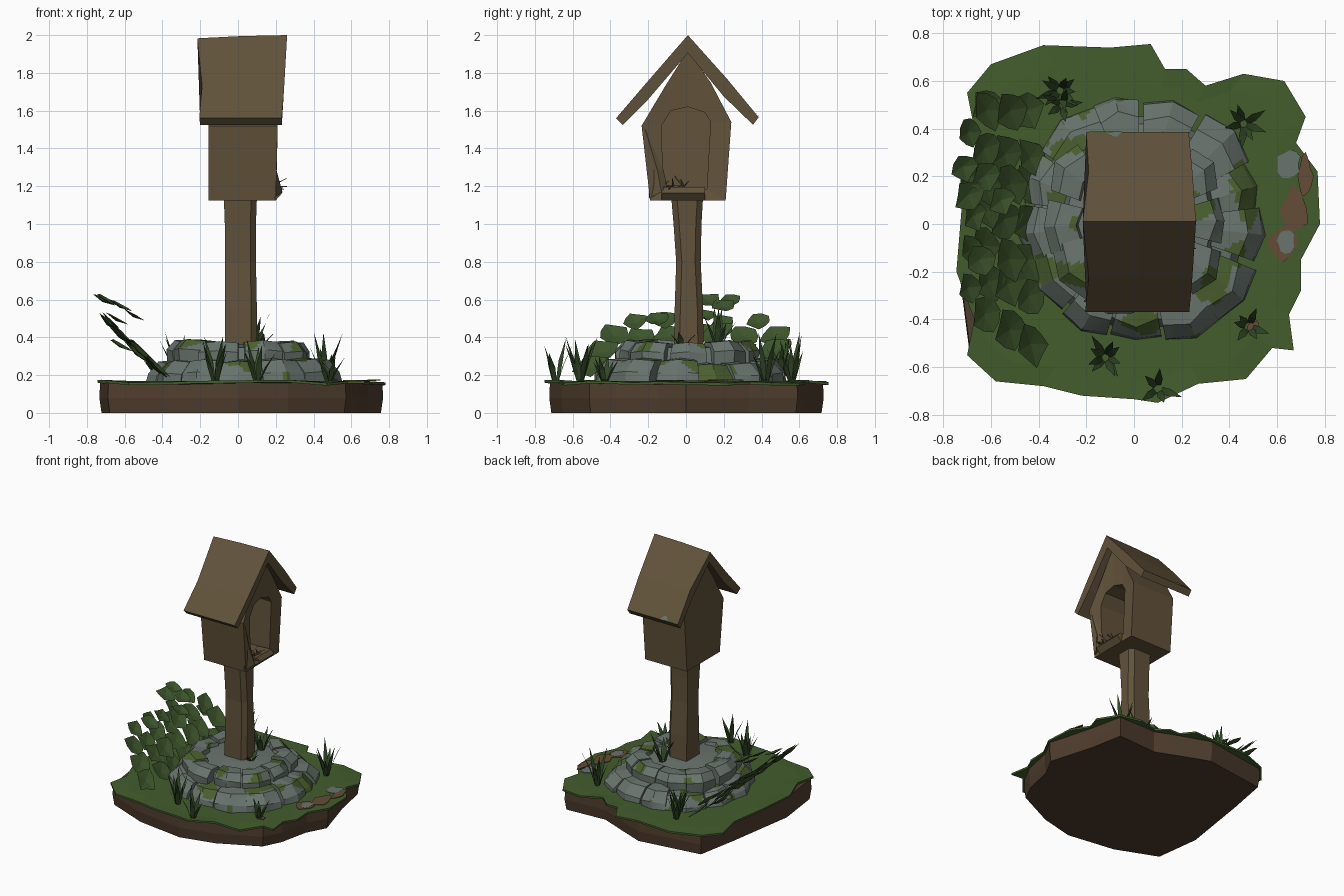
import bpy, bmesh, math, random
from mathutils import Vector, noise

if "Cube" in bpy.data.objects:
    bpy.data.objects.remove(bpy.data.objects["Cube"])

random.seed(4)
U = random.uniform


def mat(name, r, g, b):
    m = bpy.data.materials.new(name)
    m.diffuse_color = (r, g, b, 1)
    m.use_nodes = True
    m.node_tree.nodes["Principled BSDF"].inputs["Base Color"].default_value = m.diffuse_color
    return m


WOOD = mat("weathered wood", .122, .086, .044)
SOIL = mat("dark soil", .078, .047, .027)
GRASS = mat("grass green", .056, .108, .026)
MOSS = mat("moss green", .068, .115, .028)
STONE = mat("grey stone", .140, .175, .155)
DIRT = mat("red brown dirt", .13, .072, .037)
BLADE = mat("blade green", .030, .062, .018)
LEAF = mat("bush leaf green", .046, .090, .024)


def make(name, verts, faces, *mats, fix=True):
    me = bpy.data.meshes.new(name)
    me.from_pydata([tuple(v) for v in verts], [], faces)
    for m in mats:
        me.materials.append(m)
    if fix:
        bm = bmesh.new()
        bm.from_mesh(me)
        bmesh.ops.recalc_face_normals(bm, faces=bm.faces)
        bm.to_mesh(me)
        bm.free()
    ob = bpy.data.objects.new(name, me)
    bpy.context.collection.objects.link(ob)
    return ob


def loft(name, rings, *mats):
    """Skin equal-length closed rings and cap both ends."""
    n = len(rings[0])
    verts = [v for r in rings for v in r]
    faces = [(k * n + i, k * n + (i + 1) % n, (k + 1) * n + (i + 1) % n, (k + 1) * n + i)
             for k in range(len(rings) - 1) for i in range(n)]
    faces += [tuple(range(n)), tuple(range((len(rings) - 1) * n, len(rings) * n))]
    return make(name, verts, faces, *mats)


# ground: soil slab and ragged grass lid
outline = [(.78, 0), (.77, .22), (.68, .34), (.72, .45), (.63, .6), (.46, .63), (.3, .58),
           (.22, .65), (.13, .65), (.07, .755), (-.1, .74), (-.38, .75), (-.6, .67), (-.7, .55),
           (-.66, .35), (-.72, .1), (-.745, -.2), (-.67, -.4), (-.7, -.55), (-.58, -.66),
           (-.38, -.68), (-.22, -.72), (0, -.735), (.1, -.75), (.27, -.67), (.47, -.65),
           (.58, -.52), (.67, -.53), (.65, -.38), (.7, -.28), (.7, -.15)]
coarse = outline[::2]
loft("soil_base", [[(x * s, y * s, z) for x, y in coarse]
                   for s, z in ((.97, 0), (.985, .08), (.98, .158))], SOIL)
rim = [.165 + U(-.008, .012) for _ in outline]
loft("grass_top", [[(x, y, h - .014) for (x, y), h in zip(outline, rim)],
                   [(x, y, h) for (x, y), h in zip(outline, rim)],
                   [(x * .88, y * .88, .168) for x, y in outline]], GRASS)


def blob(name, x, y, z, rx, ry, m):
    """Thin ragged painted patch."""
    pts = []
    for i in range(12):
        a, k = i * math.tau / 12, U(.75, 1.15)
        pts.append((x + rx * k * math.cos(a), y + ry * k * math.sin(a)))
    loft(name, [[(px, py, z) for px, py in pts], [(px, py, z + .004) for px, py in pts]], m)


for i, (x, y, rx, ry, m) in enumerate((
        (.65, .25, .05, .06, STONE), (.67, .06, .06, .10, DIRT), (.63, -.08, .07, .07, DIRT),
        (.635, -.07, .04, .05, STONE), (.72, .2, .03, .09, DIRT), (.5, -.43, .03, .025, DIRT))):
    blob("ground_patch_%d" % i, x, y, .1675 + .001 * i, rx, ry, m)


# two tiers of stones, mossy where the noise rule says so
def stone_ring(name, count, cx, cy, profile, power, phase):
    verts, faces = [], []
    n = len(profile)
    for i in range(count):
        a0 = phase + i * math.tau / count + U(-.08, .05)
        a1 = phase + (i + 1) * math.tau / count + U(-.08, .02)
        lift, push, base = U(-.015, .012), U(-.02, .015), len(verts)
        for a, tuck in ((a0, -.014), ((a0 + a1) / 2, .008), (a1, -.014)):
            c, s = math.cos(a), math.sin(a)
            k = (abs(c) ** power + abs(s) ** power) ** (-1 / power)
            for j, (r, z) in enumerate(profile):
                rr = r * k + push + tuck + U(-.008, .008)
                verts.append((cx + rr * c, cy + rr * s, z + (lift + tuck * .4 if j > 1 else 0)))
        for k in (0, n):
            faces += [(base + k + j, base + k + (j + 1) % n, base + k + n + (j + 1) % n,
                       base + k + n + j) for j in range(n)]
        faces += [tuple(base + j for j in range(n)), tuple(base + 2 * n + j for j in range(n))]
    ob = make(name, verts, faces, STONE, MOSS)
    bm = bmesh.new()
    bm.from_mesh(ob.data)
    bmesh.ops.subdivide_edges(bm, edges=bm.edges[:], cuts=5, use_grid_fill=True)
    for f in bm.faces:
        p = f.calc_center_median()
        f.material_index = int(noise.noise(Vector((p.x, p.y, p.z * .8)) * 7) > .27 and f.normal.z > .2)
    bm.to_mesh(ob.data)
    bm.free()


stone_ring("lower_stones", 13, .03, .01,
           [(.28, .15), (.515, .15), (.505, .205), (.445, .27), (.30, .28)], 2.2, .1)
stone_ring("upper_stones", 10, .015, .01,
           [(.2, .22), (.375, .22), (.38, .33), (.335, .38), (.25, .378)], 2.5, .35)
loft("stone_core", [[(.02 + r * math.cos(i * math.tau / 14), .01 + r * math.sin(i * math.tau / 14), z)
                     for i in range(14)] for r, z in ((.46, .15), (.42, .24), (.33, .26), (.31, .345),
                                                      (.12, .365))], STONE)
for i, (x, y) in enumerate(((.2, .22), (-.2, .2), (.22, -.14))):
    blob("moss_patch_%d" % i, x, y, .352, .05, .04, MOSS)

# post: chamfered beam with a slight bend
rings = []
for z, x0, x1, y0, y1 in ((.25, -.07, .10, -.065, .095), (.55, -.07, .10, -.06, .09),
                          (.8, -.068, .095, -.052, .078), (1.0, -.07, .095, -.066, .082),
                          (1.14, -.075, .10, -.078, .09)):
    c = .03
    rings.append([(x0, y0, z), (x1 - c, y0, z), (x1, y0 + c, z), (x1, y1 - c, z),
                  (x1 - c, y1, z), (x0, y1, z)])
loft("post", rings, WOOD)

# house: gabled box with a deep arched opening on the +x side
wall = [(-.19, 1.125), (.21, 1.125), (.24, 1.54), (.13, 1.75), (.01, 1.92), (-.11, 1.73), (-.235, 1.52)]
hole = [(-.12, 1.19), (.11, 1.185), (.13, 1.54), (.10, 1.59), (.01, 1.62), (-.08, 1.60), (-.13, 1.52)]
n = len(wall)
front_x = [.20, .20, .205, .2, .2, .2, .21]
loops = [[(-.155, y, z) for y, z in wall],
         [(x, y, z) for x, (y, z) in zip(front_x, wall)],
         [(.192, y, z) for y, z in hole],
         [(-.06, y, z) for y, z in hole]]
loft("birdhouse_box", loops, WOOD)
# split corner board and sill
loft("broken_board", [[(.19, -.195, 1.135), (.235, -.13, 1.17), (.19, -.1, 1.2)],
                      [(.19, -.20, 1.3), (.205, -.15, 1.28), (.19, -.12, 1.29)],
                      [(.2, -.225, 1.5), (.21, -.215, 1.5), (.2, -.2, 1.5)]], WOOD)
loft("sill", [[(x, y, z) for x, z in ((.1, 1.13), (.20, 1.125), (.235, 1.165), (.21, 1.195), (.1, 1.19))]
              for y in (-.13, .10)], WOOD)

# roof: bent chevron, drawn in at the middle of each slope
chev = [(-.37, 1.56), (-.22, 1.735), (.01, 1.995), (.22, 1.765), (.385, 1.565),
        (.355, 1.525), (.2, 1.675), (.01, 1.905), (-.2, 1.66), (-.335, 1.525)]
left = [-.205, -.19, -.215, -.19, -.2, -.2, -.185, -.205, -.185, -.2]
right = [.232, .245, .26, .245, .23, .23, .24, .25, .24, .232]
loft("roof", [[(x, y, z - (.012 if i == 2 else 0)) for i, (x, (y, z)) in enumerate(zip(left, chev))],
              [(.02, y, z) for y, z in chev],
              [(x, y, z + (.005 if i == 2 else 0)) for i, (x, (y, z)) in enumerate(zip(right, chev))]],
     WOOD)
for i, (x0, x1, m) in enumerate(((-.19, -.08, MOSS), (-.12, -.05, STONE))):
    t = .008 + i * .012
    make("roof_moss_%d" % i, [(x0, .387, 1.567), (x1, .387, 1.567), (x1 - .02, .387 - t, 1.567 + t * 1.3),
                             (x0 + .03, .387 - t, 1.568 + t * 1.3)], [(0, 1, 2, 3)], m)


# thin tapering blades growing out of one point
def tuft(name, x, y, z, h, count, spread, m, w=.016):
    verts, faces = [], []
    for i in range(count):
        a = i * math.tau / count + U(-.4, .4)
        d = Vector((math.cos(a), math.sin(a), 0))
        s = Vector((-d.y, d.x, 0)) * w
        k, hh = spread * U(.5, 1.1), h * U(.55, 1)
        p = Vector((x, y, z)) + d * .012
        q = p + d * k * .4 + Vector((0, 0, hh * .5))
        t = p + d * k + Vector((0, 0, hh))
        b = len(verts)
        verts += [p - s * .7, p + s * .7, q + s, q - s, t]
        faces += [(b, b + 1, b + 2, b + 3), (b + 3, b + 2, b + 4)]
    make(name, verts, faces, m, fix=False)


for i, (x, y, z, h, c) in enumerate((
        (-.31, .56, .16, .28, 9), (-.12, -.56, .16, .25, 9), (.46, .42, .16, .28, 7),
        (.08, .17, .34, .23, 7), (.48, -.43, .16, .16, 6), (.1, -.69, .16, .26, 5),
        (-.3, .5, .2, .2, 5), (.12, -.02, .35, .12, 4))):
    tuft("grass_tuft_%d" % i, x, y, z, h, c, .09, BLADE)

# nest twigs poking from the opening
for i in range(10):
    p = Vector((.17, -.07 + U(-.05, .06), 1.195))
    q = p + Vector((U(.02, .09), U(-.05, .05), U(-.02, .07)))
    o = Vector((0, .006, .004))
    loft("nest_twig_%d" % i, [[p - o, p + o, p + Vector((.008, 0, .01))],
                              [q - o * .3, q + o * .3, q + Vector((.002, 0, .003))]], WOOD)
blob("nest", .13, -.06, 1.2, .05, .06, SOIL)


# bush: leaning sheets of ragged leaf clusters
def leaf_cluster(verts, faces, x, y, z, slope, r):
    """Ragged fan lying in a sheet that climbs toward -x."""
    up = Vector((-math.cos(slope), U(-.2, .2), math.sin(slope))).normalized()
    side = Vector((U(-.15, .15), 1, U(-.15, .15))).normalized()
    b, m = len(verts), 9
    verts.append(Vector((x, y, z)) + up.cross(side) * .015)
    for i in range(m):
        a = i * math.tau / m
        k = r * (U(.95, 1.2) if i % 2 else U(.75, .95))
        verts.append(Vector((x, y, z)) + up * k * math.sin(a) + side * k * math.cos(a))
    faces.extend((b, b + 1 + i, b + 1 + (i + 1) % m) for i in range(m))


verts, faces = [], []
for t, count, y0, y1, r in ((.05, 7, -.48, .45, .085), (.33, 7, -.42, .46, .09),
                            (.62, 7, -.36, .46, .085), (.84, 5, -.28, .38, .065)):
    for i in range(count):
        y = y0 + (y1 - y0) * i / (count - 1) + U(-.03, .03)
        leaf_cluster(verts, faces, -.42 - .31 * t + U(-.015, .015), y,
                     .22 + .31 * t + U(-.015, .015), .75, r)
for x, y, z, r in ((-.55, .1, .52, .06), (-.62, .2, .57, .07), (-.69, .12, .6, .07), (-.71, .24, .6, .06),
                   (-.62, .5, .36, .07), (-.64, -.15, .5, .07)):
    leaf_cluster(verts, faces, x, y, z, .5, r)
make("bush_leaves", verts, faces, LEAF, fix=False)
